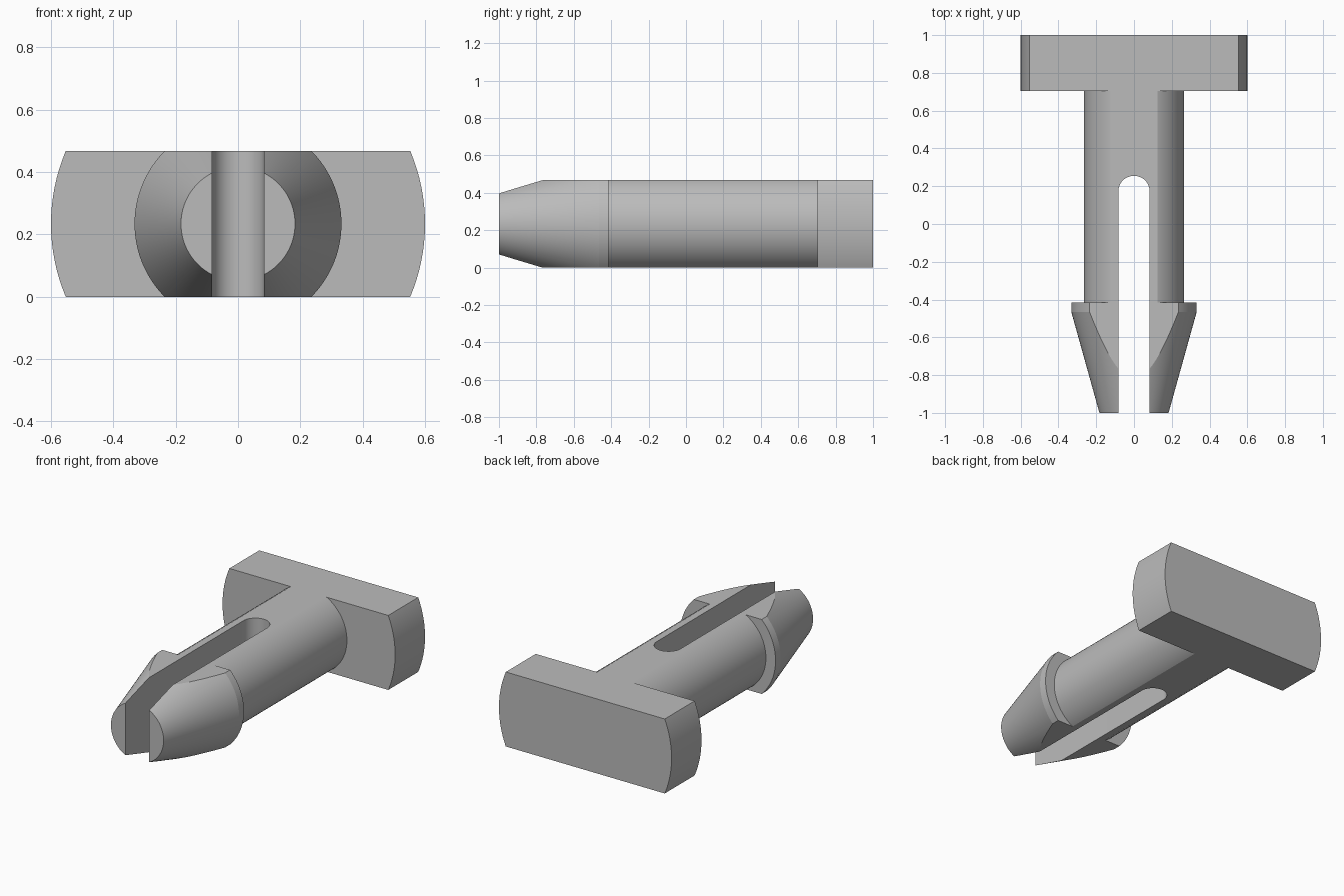
import bpy, bmesh, math
from mathutils import Matrix, Vector

if "Cube" in bpy.data.objects:
    bpy.data.objects.remove(bpy.data.objects["Cube"])

H = 0.468            # thickness between the two flats
SLOT = 0.083         # half width of the slot
SLOT_END = 0.255     # rounded end of the slot

grey = bpy.data.materials.new("light grey")
grey.diffuse_color = (0.5, 0.5, 0.5, 1)
grey.use_nodes = True
grey.node_tree.nodes["Principled BSDF"].inputs["Base Color"].default_value = grey.diffuse_color


def make_object(name, bm):
    bmesh.ops.recalc_face_normals(bm, faces=bm.faces)
    mesh = bpy.data.meshes.new(name)
    bm.to_mesh(mesh)
    bm.free()
    obj = bpy.data.objects.new(name, mesh)
    bpy.context.collection.objects.link(obj)
    return obj


# Turned pin: (radius, y) profile of barbed tip, shaft and head, spun about y
profile = [(0, -1), (0.183, -1), (0.332, -0.465), (0.332, -0.415),
           (0.265, -0.415), (0.265, 0.703), (0.6, 0.703), (0.6, 1), (0, 1)]
bm = bmesh.new()
verts = [bm.verts.new((r, y, 0)) for r, y in profile]
edges = [bm.edges.new(pair) for pair in zip(verts, verts[1:])]
bmesh.ops.spin(bm, geom=verts + edges, cent=(0, 0, 0), axis=(0, 1, 0),
               angle=math.tau, steps=128, use_duplicate=False)
bmesh.ops.remove_doubles(bm, verts=bm.verts, dist=1e-4)
bmesh.ops.translate(bm, verts=bm.verts, vec=(0, 0, H / 2))

# Flats on the top and bottom
for z, side in ((0, -1), (H, 1)):
    bmesh.ops.bisect_plane(bm, geom=bm.verts[:] + bm.edges[:] + bm.faces[:],
                           plane_co=(0, 0, z), plane_no=(0, 0, side),
                           clear_outer=True)
    rim = [e for e in bm.edges if e.is_boundary]
    bmesh.ops.holes_fill(bm, edges=rim, sides=0)
pin = make_object("snap_pin", bm)
pin.data.materials.append(grey)

# Slot cutter: straight sides with a half-round end
bm = bmesh.new()
outline = [(-SLOT, -1.2), (SLOT, -1.2)]
for i in range(33):
    a = math.pi * i / 32
    outline.append((SLOT * math.cos(a), SLOT_END - SLOT + SLOT * math.sin(a)))
face = bm.faces.new([bm.verts.new((x, y, -0.2)) for x, y in outline])
top = bmesh.ops.extrude_face_region(bm, geom=[face])["geom"]
bmesh.ops.translate(bm, verts=[v for v in top if isinstance(v, bmesh.types.BMVert)],
                    vec=(0, 0, H + 0.4))
cutter = make_object("slot_cutter", bm)
cutter.hide_render = True

# Cut the slot and shade the round walls
mod = pin.modifiers.new("slot", 'BOOLEAN')
mod.operation = 'DIFFERENCE'
mod.solver = 'EXACT'
mod.object = cutter
bpy.context.view_layer.objects.active = pin
pin.select_set(True)
bpy.ops.object.modifier_apply(modifier=mod.name)
bpy.data.objects.remove(cutter)
bpy.ops.object.shade_smooth_by_angle(angle=math.radians(12))
